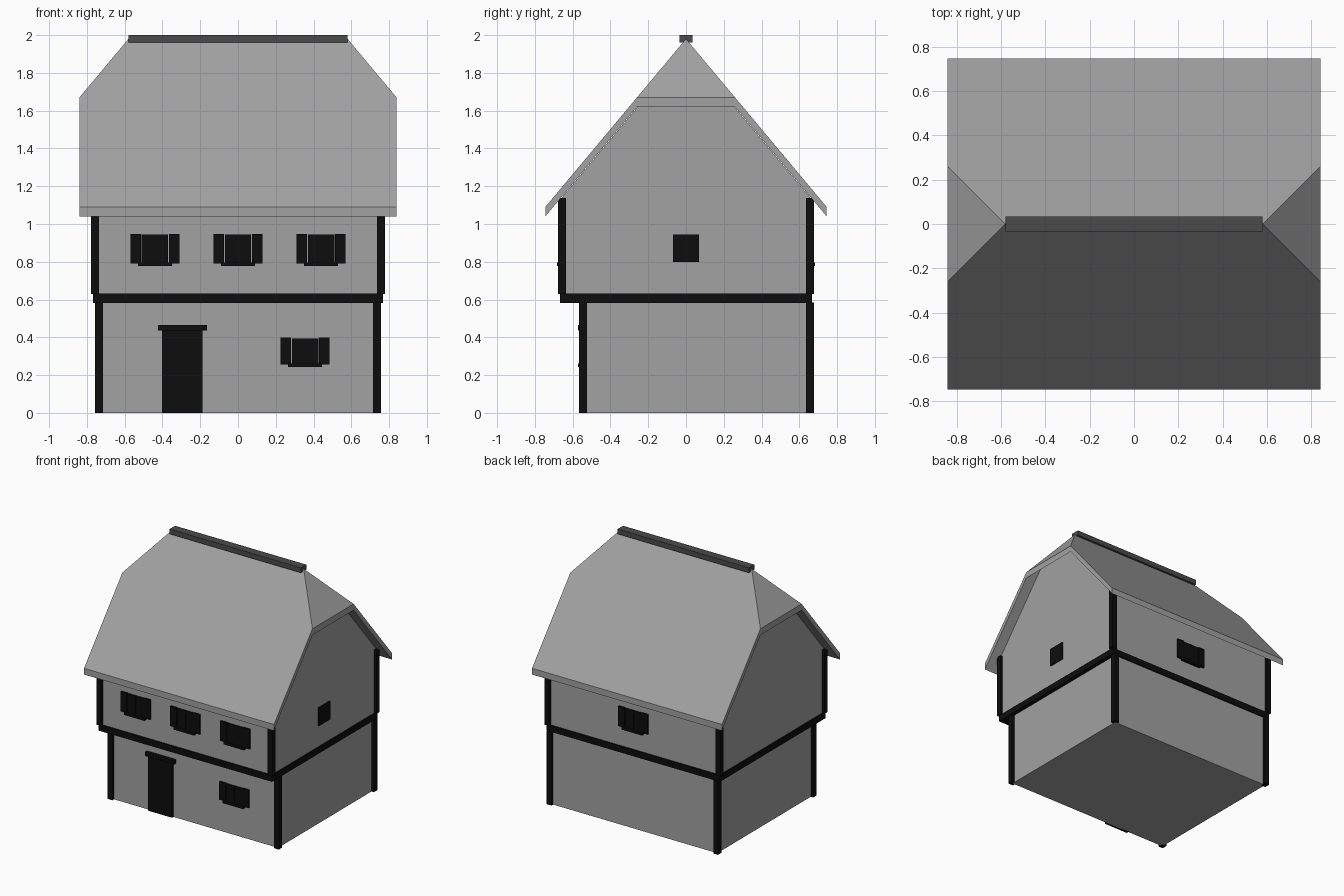
import bpy, bmesh
from mathutils import Vector

if "Cube" in bpy.data.objects:
    bpy.data.objects.remove(bpy.data.objects["Cube"])


def material(name, v):
    m = bpy.data.materials.new(name)
    m.diffuse_color = (v, v, v, 1)
    m.use_nodes = True
    m.node_tree.nodes["Principled BSDF"].inputs["Base Color"].default_value = m.diffuse_color
    return m


GREY = material("pale grey", 0.36)
DARK = material("dark grey", 0.07)
BLACK = material("black timber", 0.004)


def finish(bm, name, mat):
    bmesh.ops.recalc_face_normals(bm, faces=bm.faces)
    me = bpy.data.meshes.new(name)
    bm.to_mesh(me)
    bm.free()
    me.materials.append(mat)
    ob = bpy.data.objects.new(name, me)
    bpy.context.collection.objects.link(ob)
    return ob


def box(name, mat, x0, x1, y0, y1, z0, z1):
    bm = bmesh.new()
    bmesh.ops.create_cube(bm, size=1)
    for v in bm.verts:
        v.co = Vector((x0 if v.co.x < 0 else x1,
                       y0 if v.co.y < 0 else y1,
                       z0 if v.co.z < 0 else z1))
    return finish(bm, name, mat)


# Storeys: the upper one juts out over the front
box("lower_walls", GREY, -0.736, 0.736, -0.545, 0.656, 0, 0.59)
box("upper_walls", GREY, -0.757, 0.757, -0.656, 0.656, 0.62, 1.136)
box("floor_band", BLACK, -0.767, 0.767, -0.667, 0.667, 0.582, 0.632)

# Corner posts
P = 0.021
for sx in (-1, 1):
    for y in (-0.545, 0.656):
        x = sx * 0.736
        box("lower_post", BLACK, x - P, x + P, y - P, y + P, 0, 0.585)
    for y in (-0.656, 0.656):
        x = sx * 0.757
        box("upper_post", BLACK, x - P, x + P, y - P, y + P, 0.63, 1.137)

# Half-hipped roof slab
EX, EY, EZ = 0.84, 0.745, 1.09        # eaves
RX, RZ, T = 0.58, 1.98, 0.05          # ridge, thickness
K = (RZ - EZ) / EY                    # main slope
HY = 0.26                             # hip half width
HZ = RZ - K * HY
KH = (RZ - HZ) / (EX - RX)            # hip slope

bm = bmesh.new()
rows = []
for dz in (0, -T):
    r = {}
    for sx in (-1, 1):
        r[sx, 0] = bm.verts.new((sx * RX, 0, RZ + dz))
        for sy in (-1, 1):
            r[sx, sy] = bm.verts.new((sx * EX, sy * HY, HZ + dz))
            r[sx, 2 * sy] = bm.verts.new((sx * EX, sy * EY, EZ + dz))
    for s in (-1, 1):
        bm.faces.new([r[-1, 2 * s], r[1, 2 * s], r[1, s], r[1, 0], r[-1, 0], r[-1, s]])
        bm.faces.new([r[s, -1], r[s, 1], r[s, 0]])
    rows.append(r)
top, low = rows
rim = [(-1, k) for k in (-2, -1, 1, 2)] + [(1, k) for k in (2, 1, -1, -2)]
for a, b in zip(rim, rim[1:] + rim[:1]):
    bm.faces.new([top[a], top[b], low[b], low[a]])
finish(bm, "roof", GREY)

# Gable walls: convex attic block just under the roof
bm = bmesh.new()
WX, WY, Z = 0.757, 0.656, RZ - T - 0.004
drop = KH * (WX - RX)
for sx in (-1, 1):
    bm.verts.new((sx * RX, 0, Z))
    for sy in (-1, 1):
        bm.verts.new((sx * WX, sy * drop / K, Z - drop))
        bm.verts.new((sx * WX, sy * WY, Z - K * WY))
        bm.verts.new((sx * WX, sy * WY, 1.136))
bmesh.ops.convex_hull(bm, input=bm.verts)
bmesh.ops.dissolve_limit(bm, angle_limit=0.01, verts=bm.verts, edges=bm.edges)
finish(bm, "gables", GREY)

box("ridge_cap", DARK, -RX, RX, -0.034, 0.034, 1.96, 2.0)


# Shuttered windows; side is -1 for front, 1 for back
def window(cx, wall, side, z0, z1):
    def plate(name, x0, x1, out, a, b):
        ys = sorted((wall - side * 0.01, wall + side * out))
        box(name, BLACK, cx + x0, cx + x1, ys[0], ys[1], a, b)
    plate("window", -0.07, 0.07, 0.01, z0, z1)
    plate("window_bar", -0.005, 0.005, 0.014, z0, z1)
    plate("window_sill", -0.09, 0.09, 0.028, z0 - 0.018, z0 + 0.002)
    for s in (-1, 1):
        a, b = sorted((s * 0.074, s * 0.13))
        plate("shutter", a, b, 0.015, z0 - 0.005, z1 + 0.003)


for cx in (-0.44, 0, 0.44):
    window(cx, -0.656, -1, 0.795, 0.945)
window(0.355, -0.545, -1, 0.26, 0.395)
window(0, 0.656, 1, 0.795, 0.945)
box("side_window", BLACK, 0.74, 0.767, -0.07, 0.07, 0.80, 0.945)

# Door with lintel
box("door", BLACK, -0.402, -0.188, -0.563, -0.53, 0, 0.437)
box("door_lintel", BLACK, -0.423, -0.165, -0.573, -0.53, 0.435, 0.466)
